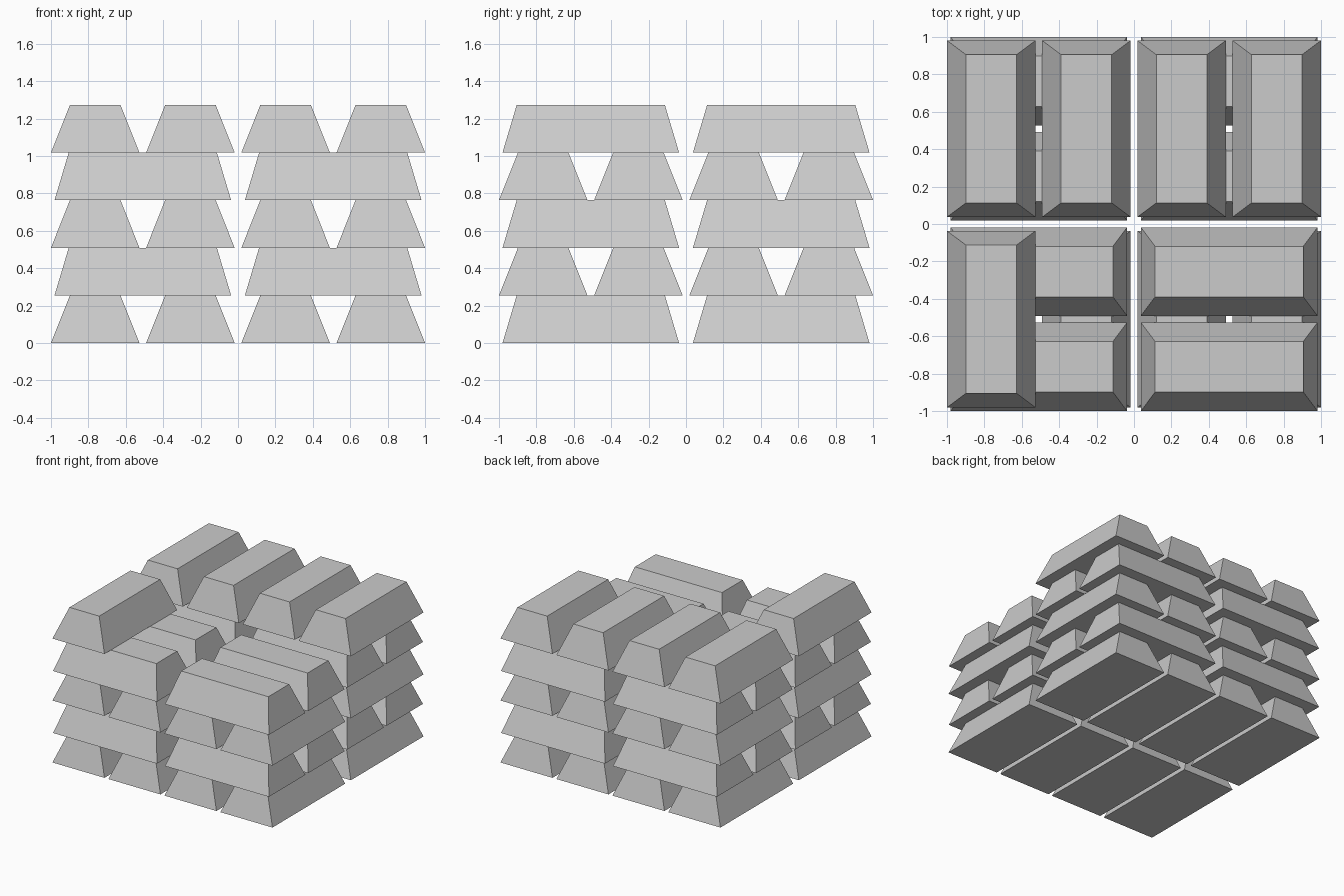
import bpy, bmesh

if "Cube" in bpy.data.objects:
    bpy.data.objects.remove(bpy.data.objects["Cube"])

HEIGHT = 0.2545
HALF_W, HALF_L = 0.2365, 0.472      # half size at the base
TOP_W, TOP_L = 0.135, 0.396         # half size at the top
ACROSS = (-0.7635, -0.2545, 0.2545, 0.7635)
ALONG = (-0.509, 0.509)


def ingot_mesh():
    """Tapered bar, long side on y, base at z = 0."""
    bm = bmesh.new()
    bmesh.ops.create_cube(bm, size=2)
    for v in bm.verts:
        top = v.co.z > 0
        v.co.x *= TOP_W if top else HALF_W
        v.co.y *= TOP_L if top else HALF_L
        v.co.z = HEIGHT if top else 0
    mesh = bpy.data.meshes.new("ingot")
    bm.to_mesh(mesh)
    bm.free()
    return mesh


mesh = ingot_mesh()

# Layers alternate direction; the top layer is only partly filled
for layer in range(5):
    crossed = layer % 2 == 1
    for row, along in enumerate(ALONG):
        for col, across in enumerate(ACROSS):
            if layer == 4 and row == 0 and col > 0:
                continue
            bar = bpy.data.objects.new(f"ingot_layer{layer + 1}_{row + 1}_{col + 1}", mesh)
            x, y = (along, across) if crossed else (across, along)
            bar.location = (x, y, layer * HEIGHT)
            if crossed:
                bar.rotation_euler.z = 1.5707963
            bpy.context.collection.objects.link(bar)
